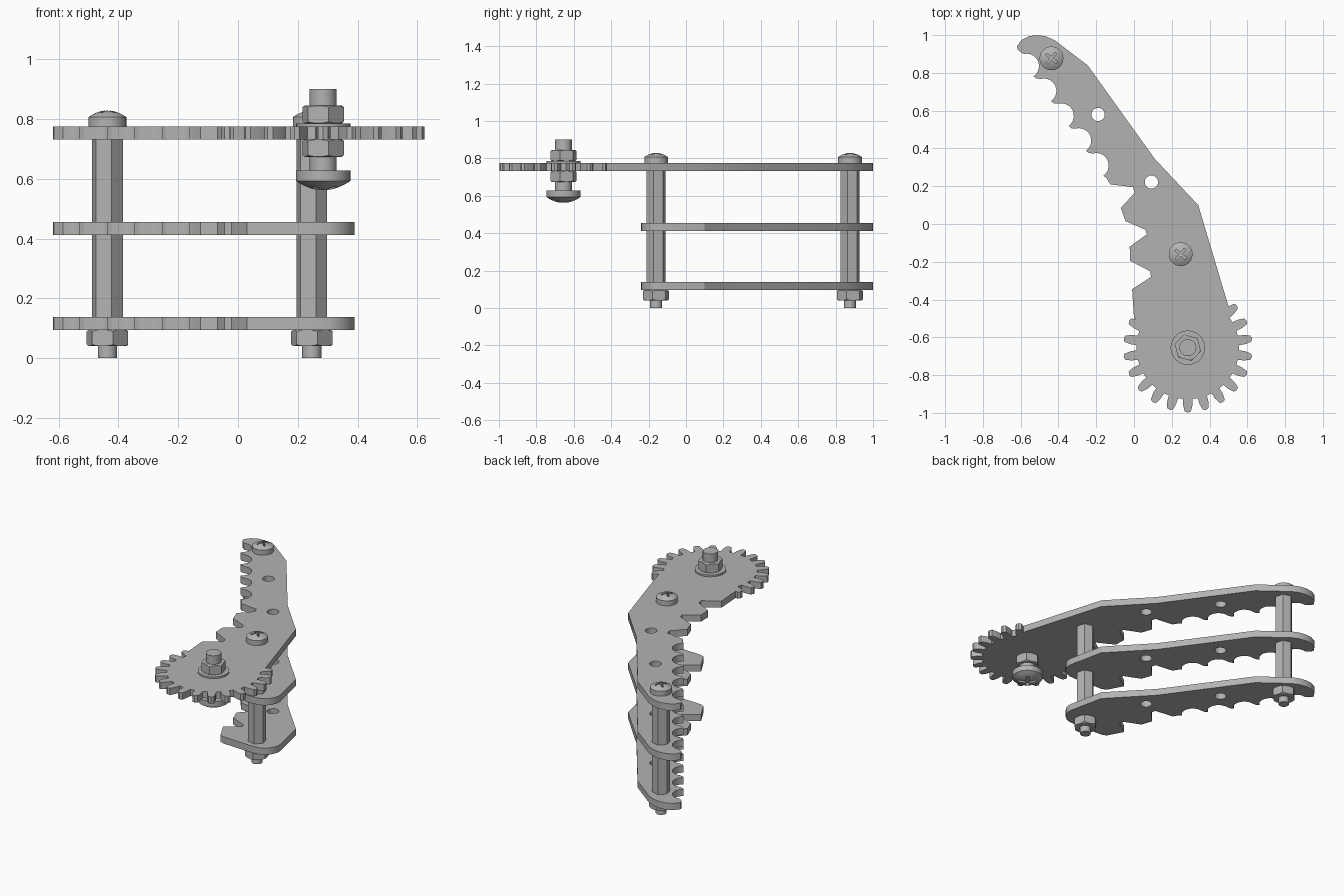
import bpy, bmesh, math
from mathutils import Matrix, Vector

if "Cube" in bpy.data.objects:
    bpy.data.objects.remove(bpy.data.objects["Cube"])

steel = bpy.data.materials.new("grey_steel")
steel.use_nodes = True
steel.diffuse_color = (0.45, 0.45, 0.45, 1)
steel.node_tree.nodes["Principled BSDF"].inputs["Base Color"].default_value = (0.45, 0.45, 0.45, 1)

SCREWS = {"rear": (-0.437, 0.877), "front": (0.247, -0.16)}
GEAR = (0.285, -0.655)
TURN = math.radians(-15)


def polar(c, r, deg):
    a = math.radians(deg)
    return (c[0] + r * math.cos(a), c[1] + r * math.sin(a))


def finish(name, bm):
    bmesh.ops.remove_doubles(bm, verts=bm.verts, dist=0.0001)
    bmesh.ops.recalc_face_normals(bm, faces=bm.faces)
    me = bpy.data.meshes.new(name)
    bm.to_mesh(me)
    bm.free()
    me.materials.clear()
    me.materials.append(steel)
    me.shade_smooth()
    me.set_sharp_from_angle(angle=math.radians(30))
    ob = bpy.data.objects.new(name, me)
    bpy.context.collection.objects.link(ob)
    return ob


def lathe(name, xy, profile, sides=32, turn=0.0):
    """Revolve (radius, z) points around a vertical axis."""
    bm = bmesh.new()
    vs = [bm.verts.new((r, 0, z)) for r, z in profile]
    es = [bm.edges.new(pair) for pair in zip(vs, vs[1:])]
    bmesh.ops.spin(bm, geom=vs + es, cent=(0, 0, 0), axis=(0, 0, 1),
                   angle=math.tau, steps=sides, use_duplicate=False)
    bm.transform(Matrix.Translation((*xy, 0)) @ Matrix.Rotation(turn, 4, 'Z'))
    return finish(name, bm)


def rod(name, xy, r, z0, z1, sides=32, turn=0.0):
    return lathe(name, xy, [(0, z0), (r, z0), (r, z1), (0, z1)], sides, turn)


def evaluated(ob):
    dg = bpy.context.evaluated_depsgraph_get()
    bm = bmesh.new()
    me = bpy.data.meshes.new_from_object(ob.evaluated_get(dg))
    bm.from_mesh(me)
    bpy.data.meshes.remove(me)
    return bm


def boolean(ob, cutter, operation):
    name = ob.name
    mod = ob.modifiers.new("cut", 'BOOLEAN')
    mod.operation, mod.object, mod.solver = operation, cutter, 'EXACT'
    bm = evaluated(ob)
    for old in (ob, cutter):
        bpy.data.objects.remove(old)
    return finish(name, bm)


def nut(name, xy, z0, z1):
    """Hexagon with corners chamfered by a tapered drum."""
    body = rod(name, xy, 0.072, z0, z1, 6, TURN)
    c = 0.007
    drum = lathe("drum", xy, [(0, z0), (0.062, z0), (0.074, z0 + c),
                              (0.074, z1 - c), (0.062, z1), (0, z1)], 48)
    return boolean(body, drum, 'INTERSECT')


def head(name, xy, r, z, rim, dome, up):
    """Domed screw head with a cross recess; up is 1 or -1."""
    prof = [(0, z), (r, z), (r, z + up * rim)]
    for i in range(1, 7):
        a = i * math.pi / 12
        prof.append((r * math.cos(a) if i < 6 else 0, z + up * (rim + dome * math.sin(a))))
    # ease the dome edge inward for a shallow cap
    prof[3:-1] = [(r * (1 - i / 6), z + up * (rim + dome * (1 - (1 - i / 6) ** 2))) for i in range(1, 6)]
    ob = lathe(name, xy, prof, 40)
    top = z + up * (rim + dome)
    for k in range(2):
        bm = bmesh.new()
        bmesh.ops.create_cube(bm, size=1)
        bm.transform(Matrix.Translation((*xy, top)) @ Matrix.Rotation(math.radians(50 + 90 * k), 4, 'Z')
                     @ Matrix.Diagonal((r * 1.15, r * 0.2, 0.05, 1)))
        ob = boolean(ob, finish("slot", bm), 'DIFFERENCE')
    return ob


def circle(c, r, n=24):
    return [polar(c, r, 360 * i / n) for i in range(n)]


def plate(name, loops, z0, z1):
    """Filled outline with holes, given a thickness."""
    cu = bpy.data.curves.new(name, 'CURVE')
    cu.dimensions, cu.fill_mode, cu.extrude = '2D', 'BOTH', (z1 - z0) / 2
    for pts in loops:
        sp = cu.splines.new('POLY')
        sp.points.add(len(pts) - 1)
        for p, q in zip(sp.points, pts):
            p.co = (*q, 0, 1)
        sp.use_cyclic_u = True
    ob = bpy.data.objects.new(name, cu)
    bpy.context.collection.objects.link(ob)
    bm = evaluated(ob)
    bpy.data.objects.remove(ob)
    bm.transform(Matrix.Translation((0, 0, (z0 + z1) / 2)))
    return finish(name, bm)


# Shared outline, from the straight back edge over the hook and down the jagged edge
back_edge = [(0.34, 0.10), (0.11, 0.345), (-0.245, 0.84)]
hook = [(-0.42, 0.973), (-0.465, 0.993), (-0.51, 1.0), (-0.555, 0.995),
        (-0.595, 0.975), (-0.62, 0.94), (-0.615, 0.922)]
scallops = []
for i in range(5):
    c = (-0.569 + 0.0923 * i, 0.836 - 0.1315 * i)
    scallops += [polar(c, 0.066, a) for a in range(105, -56, -16)]
    scallops.append((c[0] + 0.053, c[1] - 0.066))
jags = [(-0.125, 0.21), (-0.005, 0.195), (0.003, 0.165), (-0.07, 0.085), (-0.045, 0.015),
        (0.06, -0.03), (0.068, -0.055), (-0.023, -0.12)]
shared = back_edge + hook + scallops + jags
holes = [circle((-0.19, 0.58), 0.035), circle((0.092, 0.222), 0.035)]

# Short plates with a rounded front end
short_end = [(0.03, -0.22), (0.06, -0.232), (0.25, -0.24)]
short_end += [polar((0.285, -0.135), 0.105, a) for a in range(-80, 16, 12)]
plate("bottom_plate", [shared + short_end] + holes, 0.095, 0.138)
plate("middle_plate", [shared + short_end] + holes, 0.412, 0.455)

# Long top plate ending in a gear sector
gear_end = [(-0.02, -0.195), (0.085, -0.25), (0.09, -0.28), (-0.01, -0.345), (0.0, -0.5)]
pitch = 360 / 22
for k in range(-7, 9):
    mid = -90 + k * pitch
    for da, r in ((-5.3, 0.272), (-4.6, 0.305), (-2.8, 0.337), (0, 0.343),
                  (2.8, 0.337), (4.6, 0.305), (5.3, 0.272)):
        gear_end.append(polar(GEAR, r, mid + da))
gear_end[-1] = (0.5, -0.435)
plate("top_gear_plate", [shared + gear_end] + holes, 0.732, 0.775)

# Two screw stacks holding the plates apart
for label, xy in SCREWS.items():
    rod(label + "_bolt_end", xy, 0.032, 0.0, 0.1)
    nut(label + "_nut", xy, 0.04, 0.095)
    rod(label + "_lower_spacer", xy, 0.0535, 0.138, 0.412, 6, TURN)
    rod(label + "_upper_spacer", xy, 0.0535, 0.455, 0.732, 6, TURN)
    head(label + "_screw_head", xy, 0.063, 0.775, 0.032, 0.022, 1)

# Gear bolt pointing up through the gear plate
rod("gear_bolt_shaft", GEAR, 0.045, 0.62, 0.9)
head("gear_bolt_head", GEAR, 0.091, 0.628, 0.035, 0.031, -1)
nut("gear_lower_nut", GEAR, 0.674, 0.732)
rod("gear_washer", GEAR, 0.091, 0.775, 0.786)
nut("gear_upper_nut", GEAR, 0.786, 0.845)
